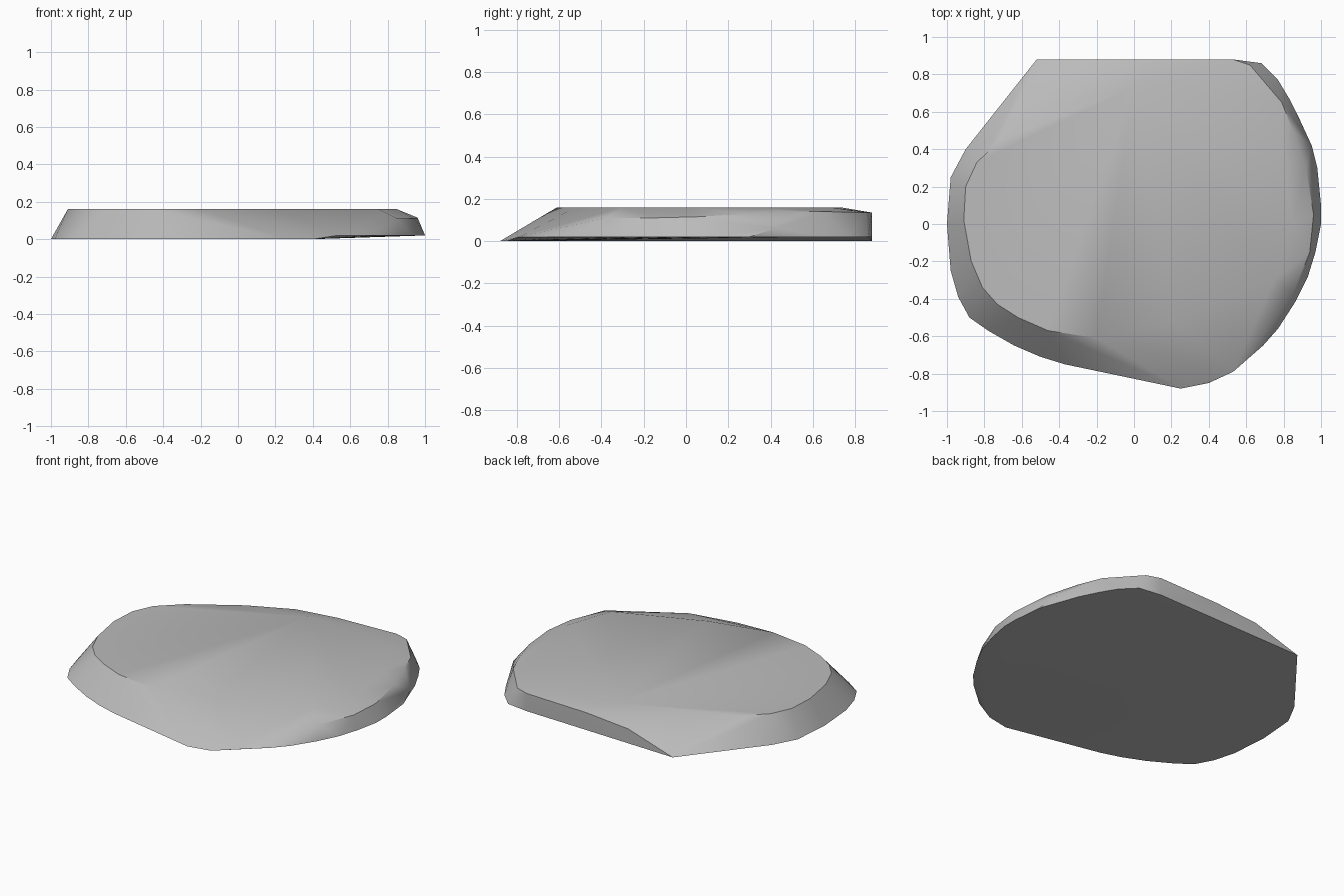
import bpy
import bmesh
import math

# Remove the default object only
default = bpy.data.objects.get("Cube")
if default:
    bpy.data.objects.remove(default, do_unlink=True)

TOP = 0.16
UNDERCUT = 0.02


def at_height(outline, height):
    """Lift a flat outline to a constant height."""
    return [(x, y, height) for x, y in outline]


def make_material(name, grey):
    material = bpy.data.materials.new(name)
    material.use_nodes = True
    colour = (grey, grey, grey, 1.0)
    material.diffuse_color = colour
    shader = material.node_tree.nodes["Principled BSDF"]
    shader.inputs["Base Color"].default_value = colour
    return material


def make_hull(name, points, material):
    """Wrap the outlines in one chipped, convex stone shell."""
    mesh = bpy.data.meshes.new(name)
    bm = bmesh.new()
    for point in points:
        bm.verts.new(point)
    result = bmesh.ops.convex_hull(bm, input=bm.verts[:])
    unused = [g for g in result["geom_interior"] + result["geom_unused"]
              if isinstance(g, bmesh.types.BMVert) and g.is_valid]
    bmesh.ops.delete(bm, geom=list(set(unused)), context="VERTS")
    bmesh.ops.recalc_face_normals(bm, faces=bm.faces[:])
    bm.to_mesh(mesh)
    bm.free()
    mesh.materials.append(material)
    obj = bpy.data.objects.new(name, mesh)
    bpy.context.collection.objects.link(obj)
    return obj


# Ground outline on the left and front, resting on the floor
ground_edge = [(-0.52, 0.88), (-0.9, 0.4), (-0.98, 0.25), (-1, 0),
               (-0.98, -0.25), (-0.94, -0.39), (-0.88, -0.5),
               (-0.78, -0.57), (-0.64, -0.65), (-0.5, -0.71),
               (-0.37, -0.75), (0.25, -0.88), (0.4, -0.85)]

# Lower edge of the right side, slightly lifted by the undercut
right_edge = [(0.53, -0.79), (0.69, -0.65), (0.77, -0.56), (0.86, -0.42),
              (0.93, -0.28), (0.97, -0.15), (1, 0), (1, 0.1),
              (0.98, 0.3), (0.89, 0.55), (0.83, 0.67), (0.77, 0.77),
              (0.68, 0.86), (0.53, 0.88)]

# Rim of the flat top
top_rim = [(-0.7, 0.46), (-0.84, 0.33), (-0.9, 0.2), (-0.91, 0.02),
           (-0.87, -0.2), (-0.81, -0.34), (-0.73, -0.43), (-0.62, -0.5),
           (-0.46, -0.57), (-0.2, -0.61), (0.2, -0.52), (0.75, -0.3),
           (0.85, 0), (0.8, 0.35), (0.62, 0.68), (0, 0.73), (-0.4, 0.65)]

# Worn shoulder along the right side and the straight back
shoulder = [(0.85, -0.38, 0.11), (0.94, -0.15, 0.11), (0.96, 0.05, 0.115),
            (0.92, 0.3, 0.13), (0.85, 0.5, 0.14), (0.79, 0.65, 0.14),
            (0.62, 0.85, 0.135), (0.53, 0.88, 0.135), (0.1, 0.88, 0.125),
            (-0.2, 0.88, 0.1)]

# Small chip in the lower right edge
chip = [(0.95, 0.42, 0.06)]

stone = make_material("stone grey", 0.5)
slab = make_hull(
    "stone_slab",
    at_height(ground_edge, 0) + at_height(right_edge, UNDERCUT)
    + at_height(top_rim, TOP) + shoulder + chip,
    stone)

# Smooth faces with the hard rims kept crisp
bpy.ops.object.select_all(action="DESELECT")
slab.select_set(True)
bpy.context.view_layer.objects.active = slab
bpy.ops.object.shade_smooth_by_angle(angle=math.radians(35))
